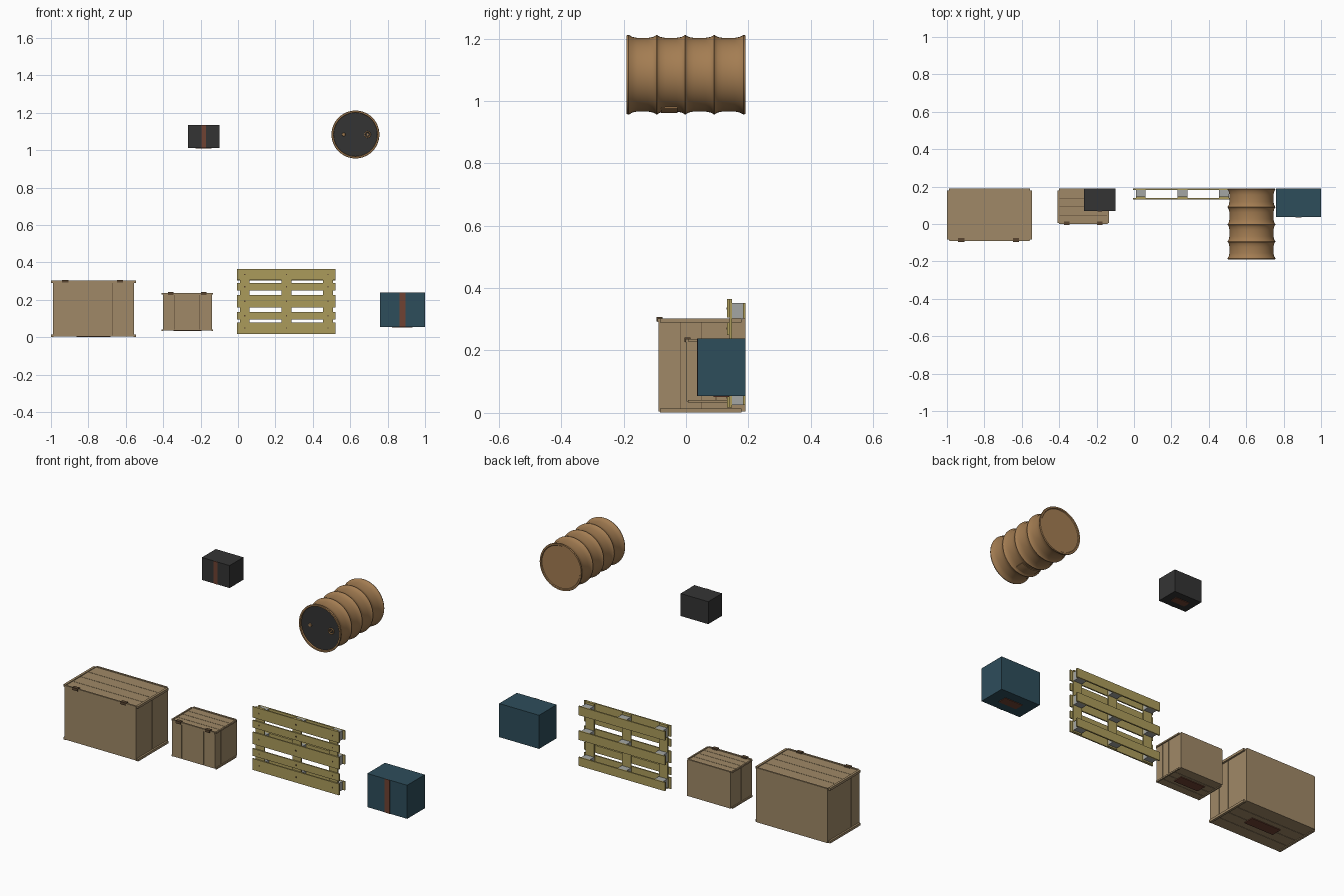
import bpy, bmesh, math
from mathutils import Vector

if "Cube" in bpy.data.objects:
    bpy.data.objects.remove(bpy.data.objects["Cube"])


def material(name, rgb):
    m = bpy.data.materials.new(name)
    m.diffuse_color = (*rgb, 1)
    m.use_nodes = True
    m.node_tree.nodes["Principled BSDF"].inputs["Base Color"].default_value = m.diffuse_color
    return m


TAN = material("crate wood", (0.35, 0.25, 0.135))
DARKWOOD = material("dark wood", (0.10, 0.06, 0.03))
PINE = material("pallet pine", (0.41, 0.33, 0.105))
GREY = material("grey block", (0.37, 0.38, 0.37))
BROWN = material("barrel brown", (0.37, 0.205, 0.085))
BLACK = material("charcoal", (0.034, 0.034, 0.034))
BLUE = material("dark teal", (0.027, 0.075, 0.105))
RUST = material("rust tape", (0.16, 0.055, 0.032))


def finish(name, bm, mat, smooth=False):
    bmesh.ops.recalc_face_normals(bm, faces=bm.faces)
    me = bpy.data.meshes.new(name)
    bm.to_mesh(me)
    bm.free()
    me.materials.append(mat)
    ob = bpy.data.objects.new(name, me)
    bpy.context.collection.objects.link(ob)
    if smooth:
        bpy.ops.object.select_all(action='DESELECT')
        ob.select_set(True)
        bpy.context.view_layer.objects.active = ob
        bpy.ops.object.shade_smooth_by_angle(angle=math.radians(35))
    return ob


def boxes(name, mat, *bounds):
    """One object from boxes given as (x0, x1, y0, y1, z0, z1)."""
    bm = bmesh.new()
    for x0, x1, y0, y1, z0, z1 in bounds:
        vs = bmesh.ops.create_cube(bm, size=1)["verts"]
        for v in vs:
            v.co = Vector((x0 + (x1 - x0) * (v.co.x + .5),
                           y0 + (y1 - y0) * (v.co.y + .5),
                           z0 + (z1 - z0) * (v.co.z + .5)))
    return finish(name, bm, mat)


def spans(a, b, cuts, gap=0.002):
    """Split a..b at fractional cuts, leaving a narrow seam at each."""
    edges = [a] + [a + (b - a) * c for c in cuts] + [b]
    n = len(edges) - 1
    return [(edges[i] + (gap / 2 if i else 0),
             edges[i + 1] - (gap / 2 if i < n - 1 else 0)) for i in range(n)]


def label(name, x0, x1, y0, y1, z, sx, sy):
    cx, cy = (x0 + x1) / 2, (y0 + y1) / 2
    boxes(name, RUST, (cx - sx / 2, cx + sx / 2, cy - sy / 2, cy + sy / 2, z - .003, z + .001))


def crate(name, x0, x1, y0, y1, z0, z1, latch_xs, latch_w, r):
    t = 0.004
    # core seen through the seams
    boxes(name + "_core", DARKWOOD, (x0 + t, x1 - t, y0 + t, y1 - t, z0 + t, z1 - t))
    # boarded walls
    boxes(name + "_front_boards", TAN,
          *[(a, b, y0, y0 + t, z0 + t, z1 - t) for a, b in spans(x0, x1, (.23, .74))])
    boxes(name + "_back_board", TAN, (x0, x1, y1 - t, y1, z0 + t, z1 - t))
    for side, xa in (("left", x0), ("right", x1 - t)):
        boxes(f"{name}_{side}_boards", TAN,
              *[(xa, xa + t, a, b, z0 + t, z1 - t)
                for a, b in spans(y0 + t, y1 - t, (.25, .5))])
    # planked lid and floor
    for part, za in (("lid", z1 - t), ("floor", z0)):
        boxes(f"{name}_{part}_planks", TAN,
              *[(x0, x1, a, b, za, za + t) for a, b in spans(y0, y1, (.24, .48, .72))])
    # battens along the ends, and rim strips along the lid
    boxes(name + "_end_battens", TAN,
          *[(xa, xa + r, y0 + .004, y1 - .012, za, za + r)
            for xa in (x0 - r * .75, x1 - r * .25)
            for za in (z0 - .004, z1 - r + .004)])
    boxes(name + "_lid_rim", TAN,
          *[(x0 + r * .25, x1 - r * .25, ya, ya + .009, z1 - .008, z1 + .004)
            for ya in (y0 - .003, y1 - .009)])
    # latches
    boxes(name + "_latches", DARKWOOD,
          *[(lx, lx + latch_w, y0 - .007, y0 + .012, z1 - .006, z1 + .008)
            for lx in latch_xs])


crate("large_crate", -.99, -.556, -.088, .19, .005, .299, (-.94, -.648), .034, .013)
label("large_crate_label", -.99, -.556, -.088, .19, .004, .18, .06)
crate("small_crate", -.402, -.14, .002, .19, .037, .233, (-.375, -.198), .03, .008)
label("small_crate_label", -.402, -.14, .002, .19, .036, .15, .055)


# pallet standing on edge, deck facing forward
rows = ((.305, .365), (.25, .29), (.16, .225), (.095, .135), (.018, .08))
cols = ((.01, .062), (.232, .286), (.455, .507))
boxes("pallet_deck_boards", PINE, *[(-.005, .52, .132, .139, a, b) for a, b in rows])
boxes("pallet_cross_boards", PINE, *[(a, b, .139, .147, .018, .365) for a, b in cols])
feet = ((.303, .352), (.168, .217), (.026, .073))
boxes("pallet_blocks", GREY,
      *[(a, b, .147, .182, c, d) for a, b in cols for c, d in feet])
boxes("pallet_back_boards", PINE, *[(-.005, .52, .182, .19, a, b) for a, b in feet])
boxes("pallet_nails", DARKWOOD,
      *[((a + b) / 2 - .003, (a + b) / 2 + .003, .130, .133, (c + d) / 2 - .003, (c + d) / 2 + .003)
        for a, b in cols for c, d in rows])


# cartons with a tape strip on the front and a label below
def carton(name, mat, x0, x1, y0, y1, z0, z1, t0, t1, sx, sy):
    boxes(name, mat, (x0, x1, y0, y1, z0, z1))
    boxes(name + "_tape", RUST, (t0, t1, y0 - .002, y0 + .002, z0, z1))
    label(name + "_label", x0, x1, y0, y1, z0, sx, sy)


carton("dark_carton", BLACK, -.268, -.10, .07, .19, 1.012, 1.135, -.196, -.172, .085, .04)
carton("teal_carton", BLUE, .758, 1.0, .037, .19, .054, .238, .864, .895, .11, .05)


# barrel lying along y
CX, CZ = .628, 1.084


def lathe(name, mat, profile, cx=CX, cz=CZ, n=48):
    """Revolve (radius, y) points about a y axis."""
    bm = bmesh.new()
    rings = []
    for r, y in profile:
        if r == 0:
            rings.append([bm.verts.new((cx, y, cz))] * n)
        else:
            rings.append([bm.verts.new((cx + r * math.cos(2 * math.pi * i / n), y,
                                        cz + r * math.sin(2 * math.pi * i / n)))
                          for i in range(n)])
    for A, B in zip(rings, rings[1:]):
        for i in range(n):
            q = [A[i], A[(i + 1) % n], B[(i + 1) % n], B[i]]
            bm.faces.new(list(dict.fromkeys(q)))
    return finish(name, bm, mat, True)


prof = [(0, -.178), (.116, -.178), (.118, -.19), (.126, -.19), (.128, -.185), (.126, -.18)]
hoops = (-.184, -.094, -.003, .09, .184)
for a, b in zip(hoops, hoops[1:]):
    prof += [(.121, a + .012), (.118, a + .028), (.118, b - .028), (.121, b - .012), (.125, b - .004)]
    if b < .15:
        prof += [(.128, b - .001), (.128, b + .001), (.125, b + .004)]
prof += [(.128, .185), (.126, .19), (.118, .19), (.115, .186), (0, .186)]
lathe("barrel_body", BROWN, prof)
lathe("barrel_cap", BLACK, [(0, -.181), (.1165, -.181), (.1165, -.177), (0, -.177)])

# bungs on the cap
lathe("small_bung", BROWN, [(0, -.186), (.008, -.186), (.010, -.180), (0, -.180)], .565, CZ, 12)
lathe("large_bung", BROWN, [(.011, -.182), (.013, -.187), (.017, -.187), (.018, -.180)], .693, CZ, 16)
lathe("large_bung_plug", BROWN, [(0, -.187), (.005, -.187), (.005, -.180), (0, -.180)], .693, CZ, 8)

# curved label plate on the underside of the barrel
bm = bmesh.new()
prev = None
for i in range(9):
    ang = math.radians(-90 - 28 + 7 * i)
    row = [bm.verts.new((CX + r * math.cos(ang), y, CZ + r * math.sin(ang)))
           for r, y in ((.117, -.08), (.1225, -.08), (.1225, -.028), (.117, -.028))]
    if prev:
        for k in range(4):
            bm.faces.new((prev[k], prev[(k + 1) % 4], row[(k + 1) % 4], row[k]))
    else:
        bm.faces.new(row)
    prev = row
bm.faces.new(prev[::-1])
finish("barrel_label_plate", bm, BROWN, True)
